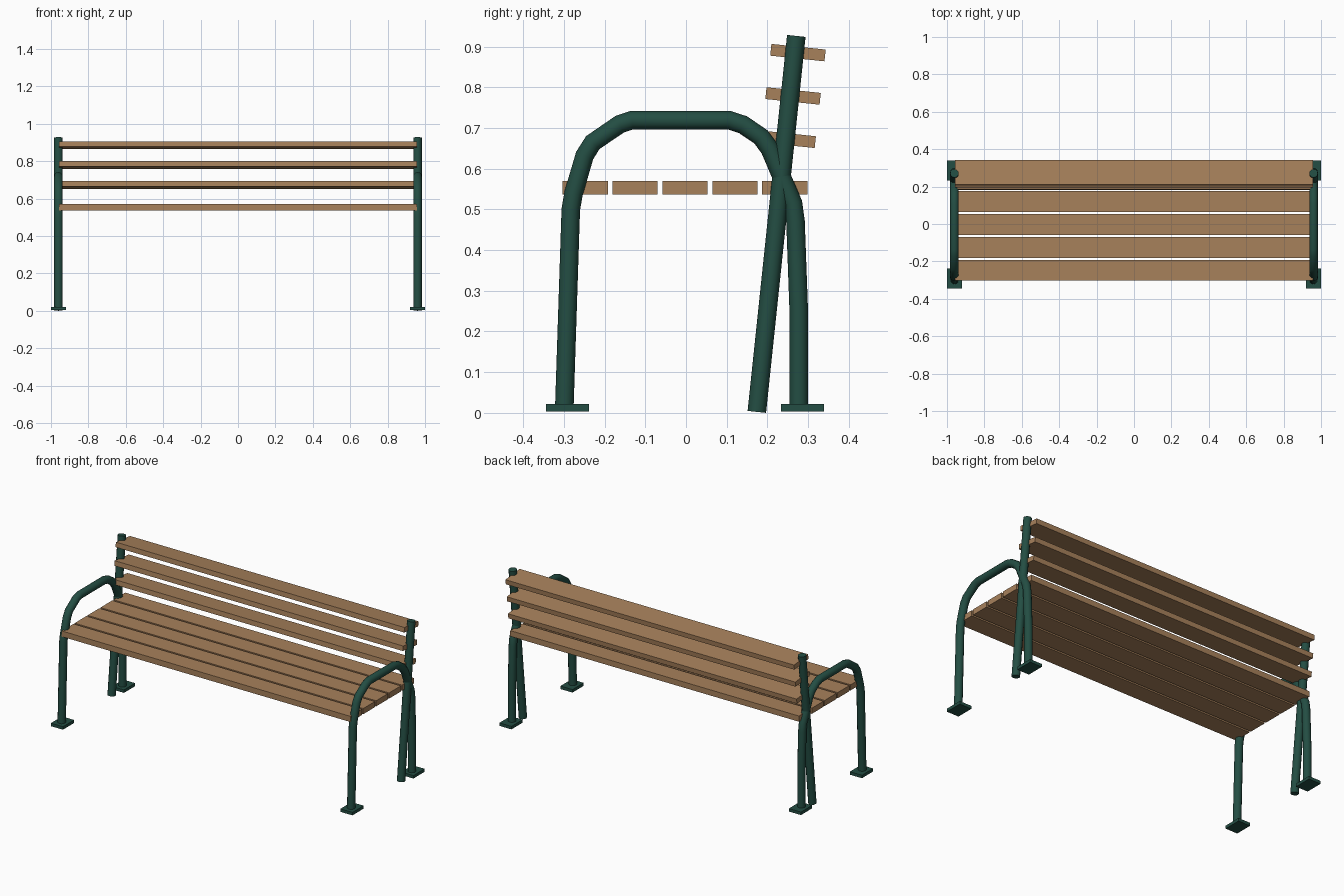
import bpy, bmesh, math
from mathutils import Vector

if "Cube" in bpy.data.objects:
    bpy.data.objects.remove(bpy.data.objects["Cube"])


def material(name, rgb):
    m = bpy.data.materials.new(name)
    m.diffuse_color = (*rgb, 1)
    m.use_nodes = True
    m.node_tree.nodes["Principled BSDF"].inputs["Base Color"].default_value = m.diffuse_color
    return m


WOOD = material("warm wood", (0.39, 0.22, 0.105))
GREEN = material("dark green paint", (0.017, 0.075, 0.056))


def finish(name, bm, mat, smooth=False):
    bmesh.ops.recalc_face_normals(bm, faces=bm.faces)
    me = bpy.data.meshes.new(name)
    bm.to_mesh(me)
    bm.free()
    me.materials.append(mat)
    ob = bpy.data.objects.new(name, me)
    bpy.context.collection.objects.link(ob)
    if smooth:
        bpy.ops.object.select_all(action='DESELECT')
        ob.select_set(True)
        bpy.context.view_layer.objects.active = ob
        bpy.ops.object.shade_smooth_by_angle(angle=math.radians(50))
    return ob


def box(name, loc, size, mat, tilt=0):
    bm = bmesh.new()
    bmesh.ops.create_cube(bm, size=1)
    bmesh.ops.scale(bm, vec=size, verts=bm.verts)
    ob = finish(name, bm, mat)
    ob.location = loc
    ob.rotation_euler.x = tilt
    return ob


def tube(name, x, path, radius, sides=12):
    """Sweep a round section along a (y, z) path at a fixed x."""
    pts = [Vector((x, y, z)) for y, z in path]
    bm = bmesh.new()
    rings = []
    for i, p in enumerate(pts):
        a = (p - pts[i - 1]).normalized() if i else Vector()
        b = (pts[i + 1] - p).normalized() if i < len(pts) - 1 else Vector()
        t = (a + b).normalized()
        side = Vector((1, 0, 0))
        up = t.cross(side)
        angles = [2 * math.pi * k / sides for k in range(sides)]
        rings.append([bm.verts.new(p + radius * (math.cos(r) * side + math.sin(r) * up))
                      for r in angles])
    for r0, r1 in zip(rings, rings[1:]):
        for k in range(sides):
            n = (k + 1) % sides
            bm.faces.new((r0[k], r0[n], r1[n], r1[k]))
    bm.faces.new(rings[0])
    bm.faces.new(rings[-1])
    return finish(name, bm, GREEN, smooth=True)


# Seat slats
for i in range(5):
    box(f"seat_slat_{i + 1}", (0, -0.2475 + 0.1225 * i, 0.553), (1.914, 0.111, 0.034), WOOD)

# Back slats, square to the leaning posts
LEAN = math.atan2(0.096, 0.925)
for i in range(3):
    box(f"back_slat_{i + 1}", (0, 0.251 + 0.012 * i, 0.672 + 0.1065 * i),
        (1.914, 0.134, 0.029), WOOD, -LEAN)

# End frames: bent leg-and-arm tube, leaning back post, foot plates
FRAME = [(-0.299, 0.01), (-0.283, 0.50), (-0.276, 0.54), (-0.249, 0.632), (-0.229, 0.664),
         (-0.163, 0.709), (-0.133, 0.719), (0.106, 0.719), (0.14, 0.708), (0.184, 0.678),
         (0.206, 0.648), (0.235, 0.58), (0.263, 0.515), (0.269, 0.47), (0.277, 0.25),
         (0.277, 0.01)]
for side, s in (("left", -1), ("right", 1)):
    tube(f"{side}_leg_and_arm", s * 0.96, FRAME, 0.0228)
    tube(f"{side}_back_post", s * 0.96, [(0.174, 0.0025), (0.271, 0.926)], 0.0228)
    for end, y in (("front", -0.2915), ("back", 0.2865)):
        box(f"{side}_{end}_foot_plate", (s * 0.96, y, 0.0125), (0.08, 0.106, 0.018), GREEN)
